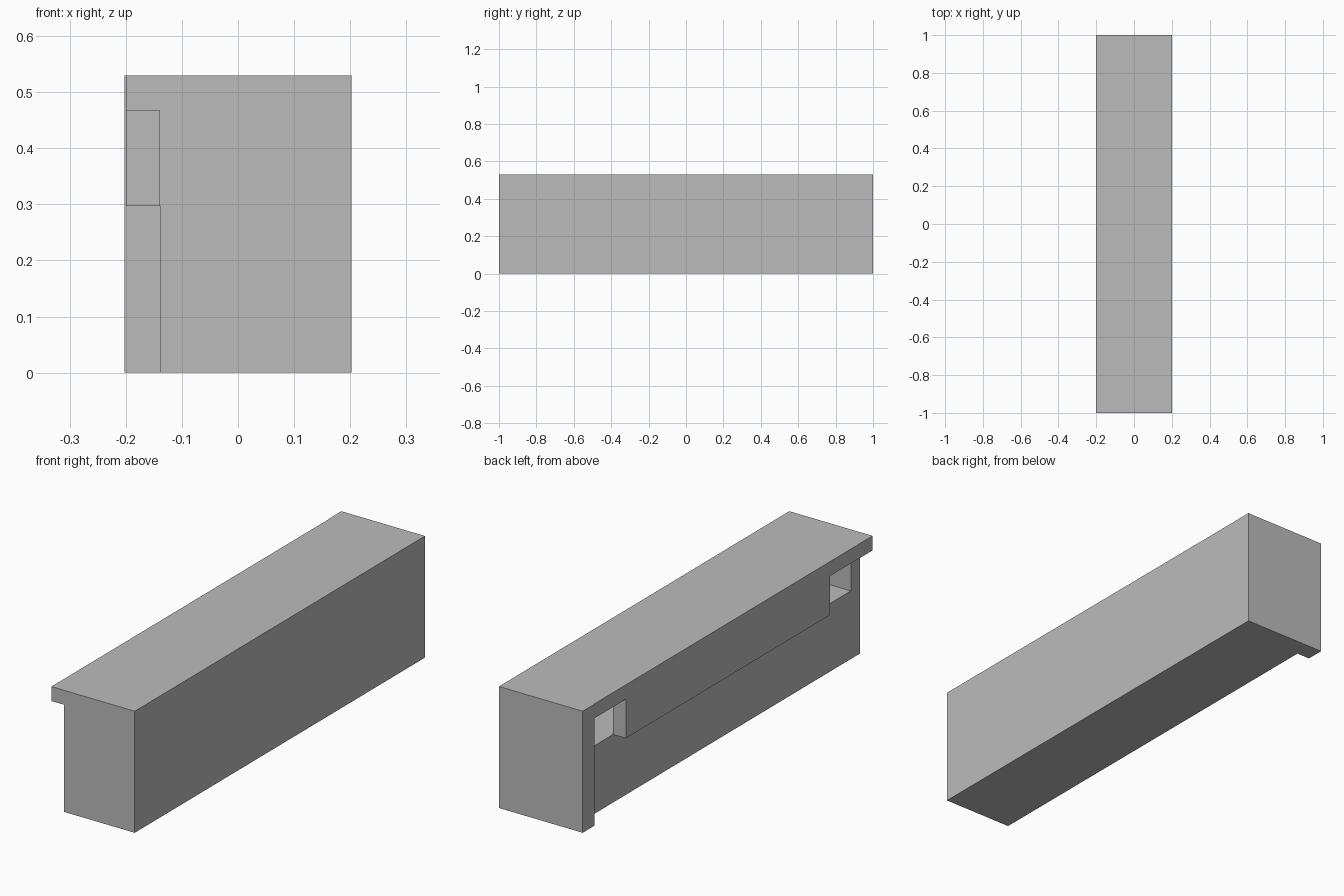
import bpy
import bmesh
from mathutils import Vector

cube = bpy.data.objects.get("Cube")
if cube:
    bpy.data.objects.remove(cube, do_unlink=True)

grey = bpy.data.materials.new("plain grey")
grey.use_nodes = True
grey.diffuse_color = (0.5, 0.5, 0.5, 1)
grey.node_tree.nodes["Principled BSDF"].inputs["Base Color"].default_value = (0.5, 0.5, 0.5, 1)


def box(name, x, y, z):
    """Flat-sided box between the given (low, high) limits on each axis."""
    bm = bmesh.new()
    bmesh.ops.create_cube(bm, size=1)
    low, high = (Vector(v) for v in zip(x, y, z))
    for v in bm.verts:
        v.co = Vector(a + (c + 0.5) * (b - a) for a, b, c in zip(low, high, v.co))
    mesh = bpy.data.meshes.new(name)
    bm.to_mesh(mesh)
    bm.free()
    mesh.materials.append(grey)
    obj = bpy.data.objects.new(name, mesh)
    bpy.context.collection.objects.link(obj)
    return obj


# Main limits
half_width = 0.202
recess = -0.138      # recessed long side
wall = 0.062
floor_z, ceiling_z, top_z = 0.297, 0.467, 0.53
end_y = 0.92         # inner face of the thick back end panel

# Solid lower body, its top is the floor of the hollow
box("lower_body", (recess, half_width), (-1, end_y), (0, floor_z))

# Walls around the hollow
box("front_wall", (recess - 0.002, half_width), (-1, -1 + wall), (floor_z, ceiling_z))
box("long_side_wall", (half_width - wall, half_width), (-1 + wall, end_y), (floor_z, ceiling_z))

# Overhanging top slab and full-height back end panel
box("top_slab", (-0.2, half_width), (-1, end_y), (ceiling_z, top_z))
box("back_end_panel", (-half_width, half_width), (end_y, 1), (0, top_z))

# Apron hanging from the slab, leaving an opening at each end
box("apron", (-0.2, recess), (-0.705, 0.7), (floor_z, ceiling_z))
